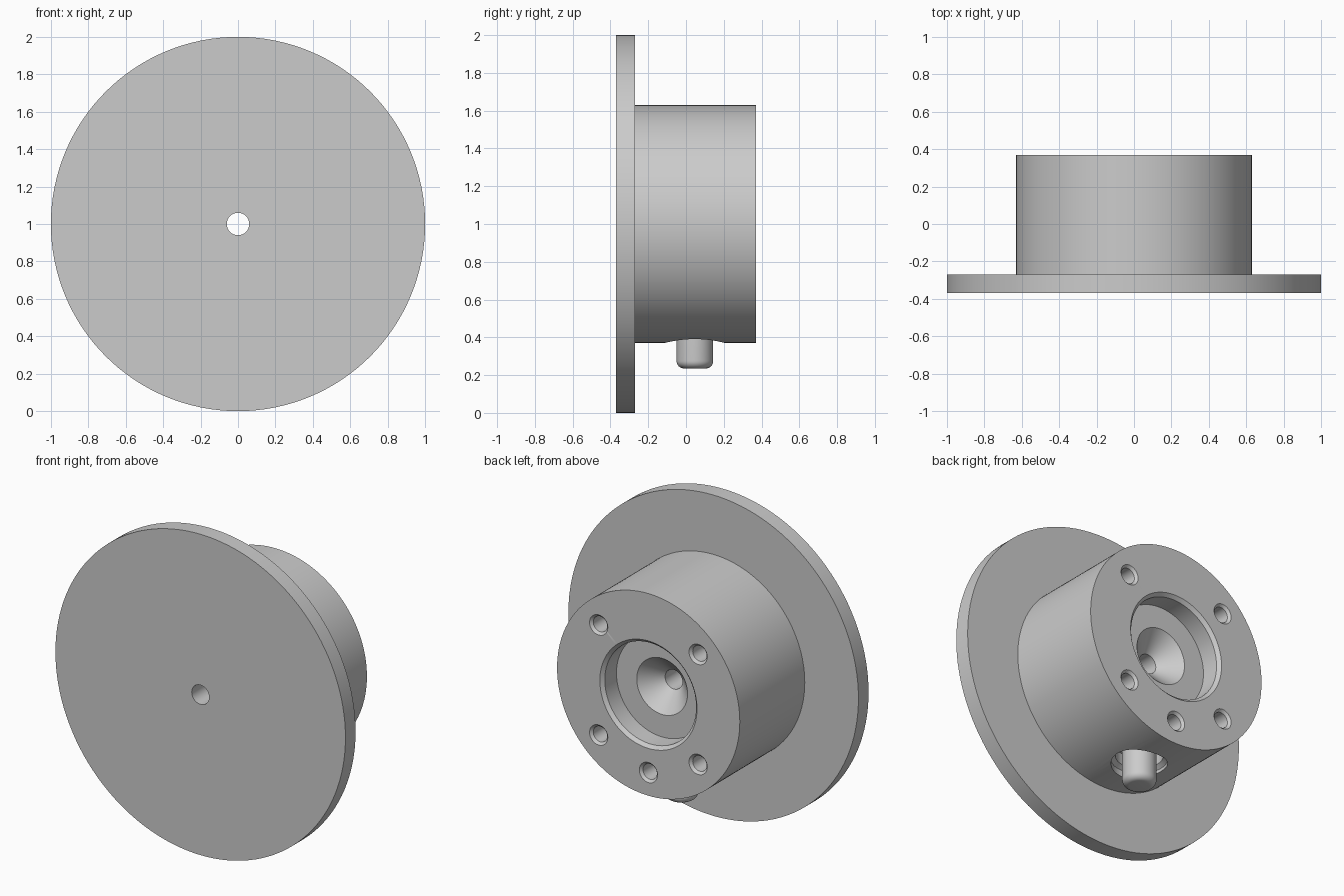
import bpy
import math
from mathutils import Matrix, Vector

if "Cube" in bpy.data.objects:
    bpy.data.objects.remove(bpy.data.objects["Cube"], do_unlink=True)

# Plain grey metal
grey = bpy.data.materials.new("grey_metal")
grey.use_nodes = True
COLOUR = (0.6, 0.6, 0.6, 1)
grey.diffuse_color = COLOUR
grey.node_tree.nodes["Principled BSDF"].inputs["Base Color"].default_value = COLOUR

BACK = Matrix.Translation((0, 0, 1)) @ Matrix.Rotation(-math.pi / 2, 4, "X")   # local z -> +y
DOWN = Matrix.Translation((0, 0.047, 1)) @ Matrix.Rotation(math.pi, 4, "X")    # local z -> -z


def lathe(name, profile, matrix, closed=False, steps=96):
    """Revolve (radius, height) points about local z; open profiles start and end on the axis."""
    verts, faces, rings = [], [], []
    for r, h in profile:
        if r == 0:
            rings.append([len(verts)] * steps)
            verts.append((0, 0, h))
        else:
            rings.append(list(range(len(verts), len(verts) + steps)))
            verts += [(r * math.cos(math.tau * i / steps), r * math.sin(math.tau * i / steps), h)
                      for i in range(steps)]
    pairs = list(zip(rings, rings[1:] + rings[:1])) if closed else list(zip(rings, rings[1:]))
    for a, b in pairs:
        for i in range(steps):
            j = (i + 1) % steps
            faces.append(list(dict.fromkeys((a[i], a[j], b[j], b[i]))))
    mesh = bpy.data.meshes.new(name)
    mesh.from_pydata([matrix @ Vector(v) for v in verts], [], faces)
    mesh.materials.append(grey)
    obj = bpy.data.objects.new(name, mesh)
    bpy.context.collection.objects.link(obj)
    return obj


def smooth(obj):
    bpy.ops.object.select_all(action="DESELECT")
    obj.select_set(True)
    bpy.context.view_layer.objects.active = obj
    bpy.ops.object.shade_smooth_by_angle(angle=math.radians(30))


# Flange and hub in one turned body: bore, countersink, stepped recess
FRONT, STEP, REAR = -0.37, -0.27, 0.37
body = lathe("flanged_hub", [
    (0.06, FRONT), (1, FRONT), (1, STEP), (0.63, STEP), (0.63, REAR),
    (0.335, REAR), (0.315, REAR - 0.02), (0.315, REAR - 0.135),
    (0.175, REAR - 0.135), (0.06, REAR - 0.25)], BACK, closed=True, steps=128)

# Cutters: five chamfered screw holes in the rear face, one stepped port underneath
cutters = []
for angle in (45, 135, 225, 315, 270):
    a = math.radians(angle)
    place = Matrix.Translation((0.485 * math.cos(a), 0, 0.485 * math.sin(a))) @ BACK
    cutters.append(lathe("screw_hole_cutter", [
        (0, REAR - 0.25), (0.048, REAR - 0.22), (0.048, REAR - 0.015),
        (0.063, REAR), (0.063, REAR + 0.05), (0, REAR + 0.05)], place, steps=32))
cutters.append(lathe("port_cutter", [
    (0, 0.5), (0.135, 0.5), (0.135, 0.57), (0.16, 0.59), (0.16, 0.7), (0, 0.7)], DOWN, steps=64))

for cutter in cutters:
    cutter.hide_render = True
    cutter.hide_set(True)
    mod = body.modifiers.new("cut", "BOOLEAN")
    mod.operation = "DIFFERENCE"
    mod.solver = "EXACT"
    mod.object = cutter

# Bake the cuts so that edges shade cleanly
depsgraph = bpy.context.evaluated_depsgraph_get()
baked = bpy.data.meshes.new_from_object(body.evaluated_get(depsgraph))
body.modifiers.clear()
body.data = baked
for cutter in cutters:
    bpy.data.objects.remove(cutter, do_unlink=True)
smooth(body)

# Round-ended plunger standing out of the port
R, END, FILLET = 0.097, 0.765, 0.04
rounded = [(R - FILLET + FILLET * math.cos(t), END - FILLET + FILLET * math.sin(t))
           for t in (math.pi / 2 * k / 8 for k in range(9))]
plunger = lathe("plunger", [(0, 0.45), (R, 0.45)] + rounded + [(0, END)], DOWN, steps=48)
smooth(plunger)
